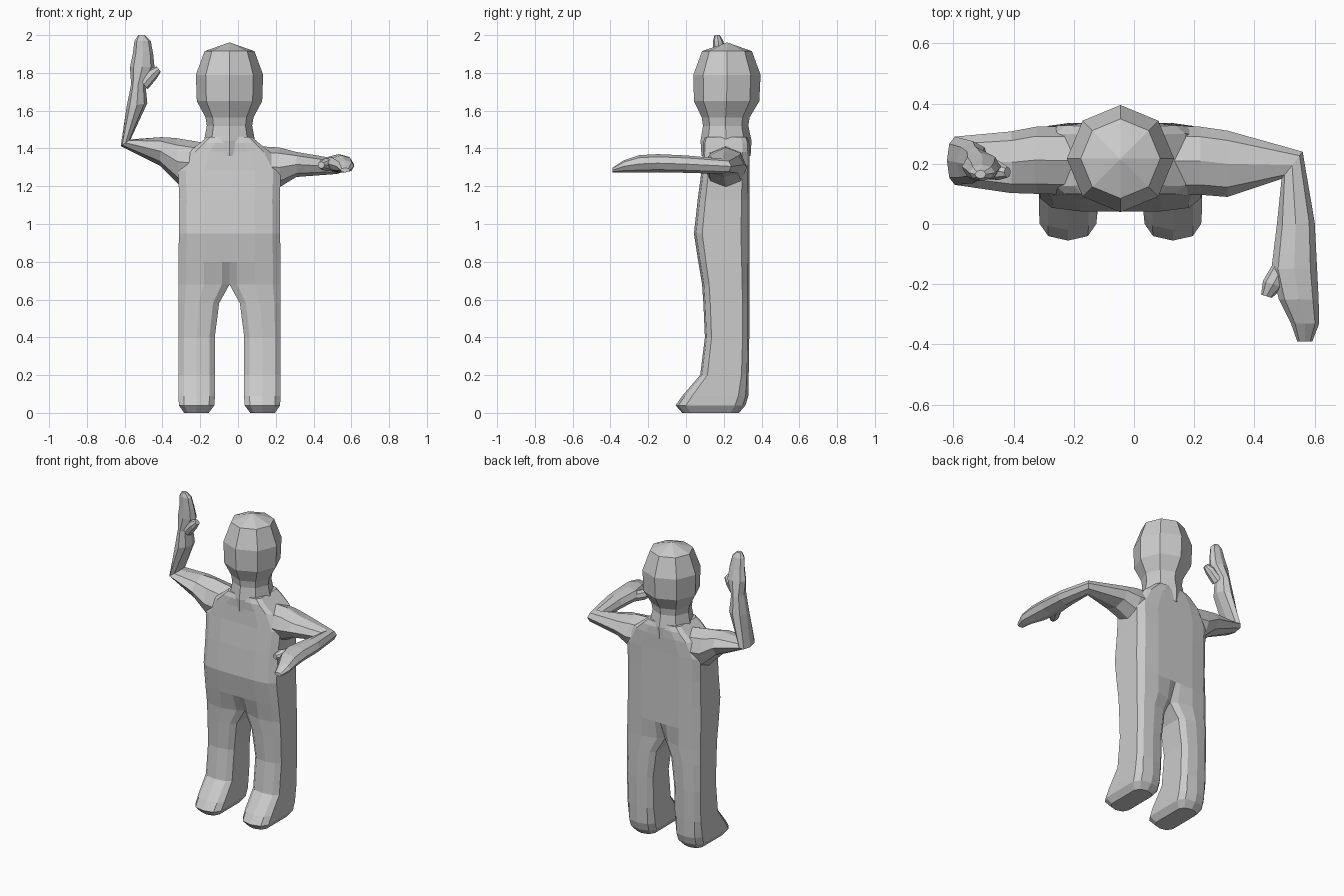
import bpy, bmesh
from math import cos, sin, pi
from mathutils import Vector

if "Cube" in bpy.data.objects:
    bpy.data.objects.remove(bpy.data.objects["Cube"])

CX = -0.045  # body centre line


def loft(name, rings, drop_centre=False):
    """Skin a list of equal-length point rings, capped at both ends."""
    bm = bmesh.new()
    loops = [[bm.verts.new(p) for p in ring] for ring in rings]
    n = len(loops[0])
    for a, b in zip(loops, loops[1:]):
        for i in range(n):
            quad = (a[i], a[(i + 1) % n], b[(i + 1) % n], b[i])
            if drop_centre and all(abs(v.co.x) < 1e-5 for v in quad):
                continue
            bm.faces.new(quad)
    bm.faces.new(loops[0])
    bm.faces.new(loops[-1])
    bmesh.ops.recalc_face_normals(bm, faces=bm.faces)
    if not drop_centre and bm.calc_volume(signed=True) < 0:
        bmesh.ops.reverse_faces(bm, faces=bm.faces)
    me = bpy.data.meshes.new(name)
    bm.to_mesh(me)
    bm.free()
    ob = bpy.data.objects.new(name, me)
    bpy.context.collection.objects.link(ob)
    return ob


def half_ring(z, xi, xo, yf, yb, r):
    """Boxy ring of one body half; r rounds its inner side."""
    c, h = (yf + yb) / 2, (yb - yf) / 2
    prof = [(0, r), (.15, min(1, r + .22)), (.5, 1), (.85, .92), (1, .7)]
    pts = [(xi + (xo - xi) * f, c - h * d, z) for f, d in prof]
    return pts + [(xi + (xo - xi) * f, c + h * d, z) for f, d in reversed(prof)]


def oval(c, u, v):
    """Eight-sided ring around c with half-axes u and v."""
    c, u, v = Vector(c), Vector(u), Vector(v)
    return [c + u * cos(i * pi / 4) + v * sin(i * pi / 4) for i in range(8)]


# Legs and torso: one half, mirrored
half = [
    (0.00, .11, .24, -.02, .28, .7),
    (0.04, .08, .268, -.055, .315, .7),
    (0.09, .077, .27, -.02, .33, .7),
    (0.20, .078, .27, .075, .332, .7),
    (0.40, .078, .27, .10, .335, .7),
    (0.58, .055, .27, .092, .335, .7),
    (0.68, 0, .27, .085, .335, .6),
    (0.80, 0, .27, .065, .335, 1),
    (0.95, 0, .268, .042, .335, 1),
    (1.13, 0, .266, .062, .335, 1),
    (1.28, 0, .272, .082, .335, 1),
    (1.38, 0, .215, .09, .337, 1),
    (1.43, 0, .155, .09, .335, 1),
    (1.46, 0, .12, .10, .325, 1),
]
body = loft("body", [half_ring(*h) for h in half], True)
body.location.x = CX
body.modifiers.new("mirror", 'MIRROR')

# Head and neck
head = [(1.36, .13, .212), (1.44, .135, .212), (1.52, .12, .21), (1.565, .127, .21),
        (1.65, .173, .215), (1.79, .178, .217), (1.915, .132, .217), (1.96, .004, .217)]
parts = [loft("head", [oval((CX, y, z), (r, 0, 0), (0, r, 0)) for z, r, y in head])]

# Raised arm: x, y, z, half depth in y, half thickness in x and z
raised = [
    (-.12, .21, 1.31, .115, 0, .11), (-.32, .212, 1.33, .112, -.01, .125),
    (-.41, .205, 1.385, .102, .005, .075), (-.595, .21, 1.43, .08, .026, .018),
    (-.535, .205, 1.63, .07, .055, .01), (-.528, .20, 1.74, .058, .038, 0),
    (-.507, .19, 1.83, .046, .065, 0), (-.503, .18, 1.90, .036, .054, 0),
    (-.505, .17, 1.97, .027, .043, 0), (-.51, .165, 2.0, .014, .018, 0),
]
parts.append(loft("raised_arm", [oval((x, y, z), (0, d, 0), (a, 0, b))
                                 for x, y, z, d, a, b in raised]))
thumb = [(-.50, .185, 1.74, .035), (-.45, .178, 1.795, .032), (-.42, .172, 1.82, .018)]
parts.append(loft("raised_thumb", [oval((x, y, z), (0, r, 0), (.6 * r, 0, -.8 * r))
                                   for x, y, z, r in thumb]))

# Forward-reaching arm: x, y, z, half width in x and y, half height
forward = [
    (.05, .21, 1.31, 0, .115, .105), (.22, .21, 1.30, 0, .113, .105),
    (.31, .20, 1.315, 0, .11, .066), (.525, .195, 1.305, .035, .045, .04),
    (.537, 0, 1.317, .063, .005, .046), (.532, -.15, 1.322, .076, 0, .048),
    (.547, -.25, 1.318, .066, 0, .046), (.568, -.33, 1.305, .047, 0, .032),
    (.567, -.39, 1.285, .025, 0, .012),
]
parts.append(loft("forward_arm", [oval((x, y, z), (a, b, 0), (0, 0, h))
                                  for x, y, z, a, b, h in forward]))
thumb = [(.50, -.13, 1.315, .032), (.462, -.20, 1.315, .034), (.44, -.24, 1.312, .018)]
parts.append(loft("forward_thumb", [oval((x, y, z), (r, -.3 * r, 0), (0, 0, r))
                                    for x, y, z, r in thumb]))

# Fuse everything into one skin
for p in parts:
    m = body.modifiers.new("join_" + p.name, 'BOOLEAN')
    m.operation, m.solver, m.object = 'UNION', 'EXACT', p
bpy.context.view_layer.objects.active = body
bpy.context.view_layer.update()
for m in list(body.modifiers):
    bpy.ops.object.modifier_apply(modifier=m.name)
for p in parts:
    bpy.data.objects.remove(p)
